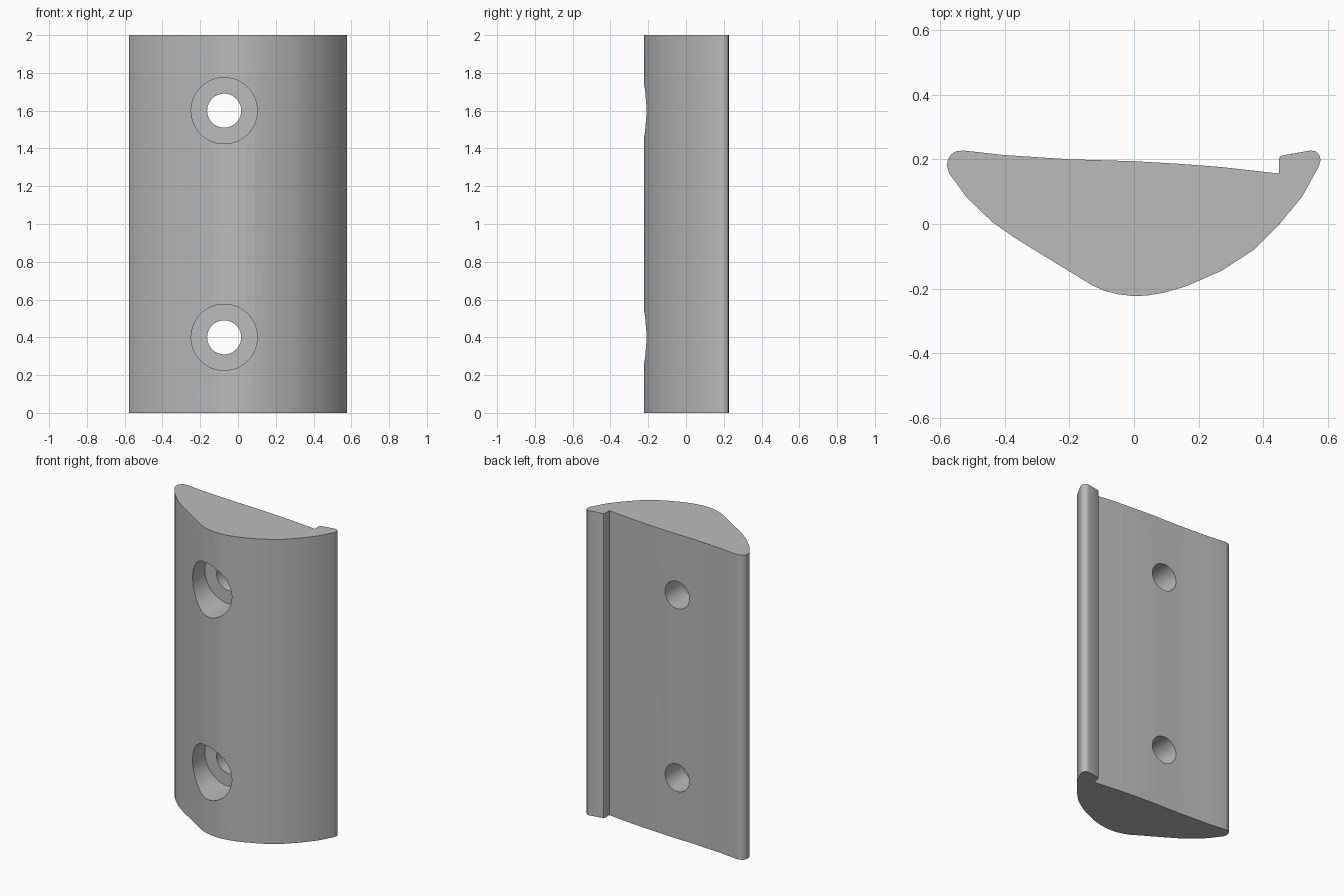
import bpy, bmesh, math
from mathutils import Matrix, Vector

cube = bpy.data.objects.get("Cube")
if cube:
    bpy.data.objects.remove(cube, do_unlink=True)

HEIGHT = 2.0
HOLE_X = -0.073
HOLE_HEIGHTS = (0.4, 1.6)

grey = bpy.data.materials.new("plain grey")
grey.use_nodes = True
grey.diffuse_color = (0.5, 0.5, 0.5, 1)
grey.node_tree.nodes["Principled BSDF"].inputs["Base Color"].default_value = grey.diffuse_color


def make_object(name, bm):
    bmesh.ops.recalc_face_normals(bm, faces=bm.faces)
    mesh = bpy.data.meshes.new(name)
    bm.to_mesh(mesh)
    bm.free()
    mesh.materials.append(grey)
    obj = bpy.data.objects.new(name, mesh)
    bpy.context.collection.objects.link(obj)
    return obj


def bore(name, radius, z, y_front, y_back):
    """Cylinder along y used for cutting."""
    bm = bmesh.new()
    place = Matrix.Translation((HOLE_X, (y_front + y_back) / 2, z)) @ Matrix.Rotation(math.pi / 2, 4, "X")
    bmesh.ops.create_cone(bm, cap_ends=True, segments=64, radius1=radius, radius2=radius,
                          depth=y_back - y_front, matrix=place)
    obj = make_object(name, bm)
    obj.hide_render = True
    return obj


# Cross-section: mounting face, lip, rounded front, straight flank
mounting_face = [(-0.578, 0.18), (-0.575, 0.2), (-0.565, 0.215), (-0.549, 0.225), (-0.526, 0.227),
                 (-0.4, 0.213), (-0.2, 0.2), (0, 0.194), (0.14, 0.186), (0.27, 0.176), (0.448, 0.156)]
lip = [(0.448, 0.2), (0.452, 0.208), (0.46, 0.212), (0.545, 0.227), (0.56, 0.225),
       (0.572, 0.214), (0.577, 0.198), (0.571, 0.178)]
front_curve = [(0.52, 0.085), (0.45, 0), (0.37, -0.08), (0.27, -0.145), (0.16, -0.193), (0.09, -0.213),
               (0.04, -0.221), (0, -0.223), (-0.05, -0.217), (-0.09, -0.207), (-0.13, -0.189)]
flank = [(-0.37, -0.042), (-0.44, 0.008), (-0.515, 0.08), (-0.571, 0.156)]

# Extruded body
bm = bmesh.new()
outline = mounting_face + lip + front_curve + flank
base = bm.faces.new([bm.verts.new((x, y, 0)) for x, y in outline])
top = bmesh.ops.extrude_face_region(bm, geom=[base], use_keep_orig=True)
bmesh.ops.translate(bm, vec=Vector((0, 0, HEIGHT)),
                    verts=[v for v in top["geom"] if isinstance(v, bmesh.types.BMVert)])
body = make_object("extruded_body", bm)

# Counterbored screw holes
cutters = []
for z in HOLE_HEIGHTS:
    cutters.append(bore("counterbore_cutter", 0.175, z, -0.5, 0.01))
    cutters.append(bore("screw_hole_cutter", 0.09, z, -0.6, 0.5))
for cutter in cutters:
    cut = body.modifiers.new(cutter.name, "BOOLEAN")
    cut.operation = "DIFFERENCE"
    cut.solver = "EXACT"
    cut.object = cutter

bpy.ops.object.select_all(action="DESELECT")
body.select_set(True)
bpy.context.view_layer.objects.active = body
for modifier in list(body.modifiers):
    bpy.ops.object.modifier_apply(modifier=modifier.name)
for cutter in cutters:
    bpy.data.objects.remove(cutter, do_unlink=True)

bpy.ops.object.shade_smooth_by_angle(angle=math.radians(35))
